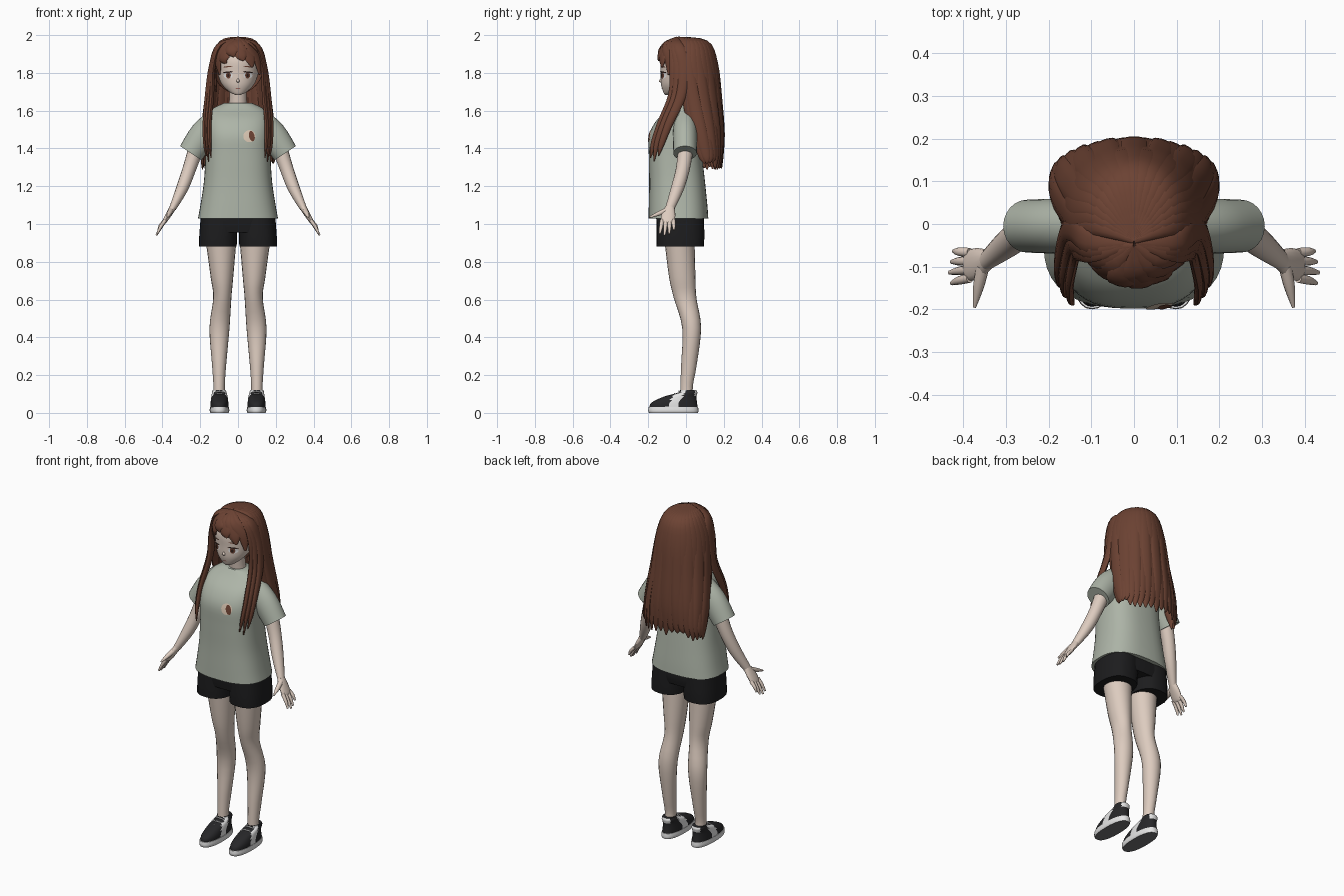
import bpy, bmesh, math, random
from mathutils import Vector
from mathutils.bvhtree import BVHTree

random.seed(4)
if "Cube" in bpy.data.objects:
    bpy.data.objects.remove(bpy.data.objects["Cube"])


def material(name, r, g, b):
    mat = bpy.data.materials.new(name)
    mat.use_nodes = True
    mat.diffuse_color = (r, g, b, 1)
    node = next(n for n in mat.node_tree.nodes if n.type == 'BSDF_PRINCIPLED')
    node.inputs["Base Color"].default_value = (r, g, b, 1)
    node.inputs["Roughness"].default_value = .8
    return mat


skin = material("skin", .72, .6, .52)
hair = material("brown hair", .15, .055, .033)
cloth = material("sage shirt", .42, .46, .39)
black = material("black shorts", .012, .012, .013)
leather = material("dark shoe", .02, .02, .022)
white = material("white trim", .78, .78, .78)
grey = material("grey tread", .16, .16, .17)
cream = material("cream patch", .7, .57, .45)
dark = material("dark line", .03, .015, .012)
lips = material("mouth pink", .4, .17, .14)

built = []


def make(name, verts, faces, mats, pair=False):
    """Mesh object, or a mirrored left and right pair."""
    made = []
    for label, sign in (("left_", 1), ("right_", -1)) if pair else (("", 1),):
        mesh = bpy.data.meshes.new(label + name)
        mesh.from_pydata([(v[0] * sign, v[1], v[2]) for v in verts], [], faces)
        bm = bmesh.new()
        bm.from_mesh(mesh)
        bmesh.ops.recalc_face_normals(bm, faces=bm.faces)
        bm.to_mesh(mesh)
        bm.free()
        for mat in mats:
            mesh.materials.append(mat)
        ob = bpy.data.objects.new(label + name, mesh)
        bpy.context.collection.objects.link(ob)
        made.append(ob)
    built.extend(made)
    return made


def spline(rows, steps):
    """Smooth curve through every row of numbers."""
    out = []
    for i in range(len(rows) - 1):
        a, b, c, d = (rows[min(max(j, 0), len(rows) - 1)] for j in range(i - 1, i + 3))
        for k in range(steps):
            t = k / steps
            out.append([q + t / 2 * (r - p + t * (2*p - 5*q + 4*r - s + t * (3*q - p - 3*r + s)))
                        for p, q, r, s in zip(a, b, c, d)])
    return out + [list(rows[-1])]


def loft(name, rows, mat, side=None, n=16, power=2, steps=4, pair=False):
    """Skin over rings (x, y, z, half width, half depth); side turns rings to the path."""
    fine = spline(rows, steps)
    verts, faces = [], []
    for i, row in enumerate(fine):
        u, v = Vector((1, 0, 0)), Vector((0, 1, 0))
        if side is not None:
            ahead, behind = fine[min(i + 1, len(fine) - 1)], fine[max(i - 1, 0)]
            t = (Vector(ahead[:3]) - Vector(behind[:3])).normalized()
            u = Vector(side)
            u = (u - t * u.dot(t)).normalized()
            v = t.cross(u)
        for k in range(n):
            c, s = math.cos(math.tau * k / n), math.sin(math.tau * k / n)
            c, s = (math.copysign(abs(w) ** (2 / power), w) for w in (c, s))
            verts.append(Vector(row[:3]) + u * c * max(row[3], .001) + v * s * max(row[4], .001))
    for i in range(len(fine) - 1):
        for k in range(n):
            m = (k + 1) % n
            faces.append((i*n + k, i*n + m, i*n + n + m, i*n + n + k))
    last = len(verts) - n
    faces += [tuple(range(n)), tuple(range(last, last + n))]
    return make(name, verts, faces, [mat], pair)


def decal(name, target, x, z, w, h, mat, lift, tilt=0, pair=False):
    """Thin oval plate that follows the front of the target."""
    tree = BVHTree.FromPolygons([v.co for v in target.data.vertices],
                                [p.vertices for p in target.data.polygons])
    n, verts = 20, []
    for k in range(n + 1):
        r = 0 if k == n else 1
        a, b = r * w * math.cos(math.tau * k / n), r * h * math.sin(math.tau * k / n)
        px, pz = x + a, z + b + tilt * a
        hit = tree.ray_cast(Vector((px, -1, pz)), Vector((0, 1, 0)))[0]
        verts.append((px, (hit.y if hit else -.1) - lift, pz))
    make(name, verts, [(k, (k + 1) % n, n) for k in range(n)], [mat], pair)


# Legs
loft("leg", [(.1, .005, .08, .032, .036), (.1, .003, .14, .03, .033), (.1, .015, .25, .037, .041),
             (.098, .03, .45, .053, .05), (.083, -.005, .61, .048, .06),
             (.085, -.02, .72, .06, .07), (.09, -.035, .92, .082, .08)], skin, n=20, pair=True)

# Shoes: tread, white sole, dark upper with slanted side stripe, laces
for sole in loft("shoe_sole", [(.098, -.066, 0, .048, .13), (.098, -.067, .012, .052, .133),
                               (.098, -.067, .032, .05, .131)], white, n=28, power=2.4, pair=True):
    sole.data.materials.append(grey)
    for p in sole.data.polygons:
        p.material_index = int(p.normal.z < -.9)
for upper in loft("shoe_upper", [(.098, -.066, .03, .048, .128), (.098, -.062, .055, .047, .12),
                                 (.098, -.032, .085, .043, .088), (.099, .01, .108, .039, .05),
                                 (.1, .012, .12, .035, .043)], leather, n=40, power=2.3, steps=5, pair=True):
    upper.data.materials.append(white)
    for p in upper.data.polygons:
        y = p.center.y - .6 * (p.center.z - .06)
        stripe = -.085 < y < -.035 and abs(p.normal.x) > .45
        tab = p.center.y > .045 and p.center.z > .09
        p.material_index = int(stripe or tab)
for i in range(3):
    y, z = -.085 + i * .024, .092 + i * .011
    loft("shoe_lace_%d" % (i + 1), [(.07, y + .006, z - .006, .003, .003), (.098, y, z, .004, .004),
                                    (.126, y + .006, z - .006, .003, .003)],
         white, side=(0, 1, 0), n=6, pair=True)

# Shorts
loft("shorts_leg", [(.107, -.03, .88, .1, .125), (.105, -.03, .94, .1, .127),
                    (.1, -.03, 1.04, .097, .125)], black, n=24, power=2.5, pair=True)
loft("shorts_seat", [(0, -.03, .955, .19, .118), (0, -.03, 1, .2, .125),
                     (0, -.035, 1.06, .195, .125)], black, n=32, power=2.8)

# Shirt
torso = loft("shirt_body", [(0, -.04, 1.03, .212, .158), (0, -.042, 1.1, .199, .155),
                            (0, -.047, 1.22, .181, .148), (0, -.055, 1.36, .172, .142),
                            (0, -.053, 1.47, .17, .142), (0, -.035, 1.55, .165, .12),
                            (0, -.01, 1.605, .142, .083), (0, -.005, 1.64, .075, .056)],
             cloth, n=40, power=2.6)[0]
loft("shirt_sleeve", [(.1, -.005, 1.55, .07, .06), (.18, -.005, 1.475, .075, .064),
                      (.25, -.005, 1.375, .068, .062)], cloth, side=(1, 0, 1), n=24, pair=True)
decal("chest_patch", torso, .06, 1.465, .032, .032, cream, .004)
decal("chest_patch_mark", torso, .073, 1.465, .016, .026, hair, .007, -.5)

# Arms and hands
loft("arm", [(.215, 0, 1.42, .042, .042), (.255, -.015, 1.3, .036, .037),
             (.295, -.045, 1.19, .032, .034), (.345, -.085, 1.085, .019, .024)],
     skin, side=(1, 0, 0), pair=True)
loft("palm", [(.34, -.082, 1.095, .022, .018), (.364, -.092, 1.055, .036, .016),
              (.388, -.097, 1.015, .036, .012), (.394, -.098, 1.005, .03, .008)],
     skin, side=(0, 1, 0), pair=True)
for i, finger in enumerate(("index", "middle", "ring", "little")):
    y, drop = -.127 + i * .02, (.072, .08, .073, .052)[i]
    loft(finger + "_finger", [(.385, y, 1.02, .011, .01), (.41, y * 1.12 + .01, 1.02 - drop / 2, .01, .009),
                              (.432 - abs(i - 1) * .005, y * 1.25 + .02, 1.02 - drop, .005, .005)],
         skin, side=(0, 1, 0), n=10, pair=True)
loft("thumb", [(.354, -.1, 1.075, .015, .014), (.364, -.145, 1.055, .013, .012),
               (.374, -.195, 1.035, .004, .004)], skin, side=(1, 0, 0), n=10, pair=True)

# Neck, head and nose
loft("neck", [(0, .005, 1.58, .06, .05), (0, -.005, 1.64, .047, .045),
              (0, -.015, 1.74, .046, .046)], skin)
head = loft("head", [(0, -.1, 1.684, .014, .012), (0, -.084, 1.698, .044, .036),
                     (0, -.05, 1.74, .086, .082), (0, -.022, 1.8, .108, .112),
                     (0, -.01, 1.87, .115, .124), (0, 0, 1.93, .095, .105),
                     (0, 0, 1.972, .04, .05)], skin, n=40, steps=6)[0]
loft("nose", [(0, -.125, 1.775, .003, .003), (0, -.135, 1.757, .008, .01),
              (0, -.128, 1.748, .004, .004)], skin, n=10)

# Face details
decal("eye_white", head, .052, 1.787, .024, .017, white, .003, pair=True)
decal("iris", head, .051, 1.787, .013, .017, hair, .005, pair=True)
decal("pupil", head, .051, 1.787, .006, .009, dark, .007, pair=True)
decal("upper_lash", head, .053, 1.804, .027, .004, dark, .006, -.1, pair=True)
decal("eyebrow", head, .053, 1.833, .024, .003, hair, .004, -.1, pair=True)
decal("mouth", head, 0, 1.717, .014, .003, lips, .004)

# Hair cap, open over the face
bm = bmesh.new()
bmesh.ops.create_uvsphere(bm, u_segments=40, v_segments=24, radius=1)
for v in bm.verts:
    v.co = Vector((v.co.x * .136, v.co.y * .148 + .006, v.co.z * .15 + 1.84))
bmesh.ops.delete(bm, geom=[v for v in bm.verts
                           if v.co.z < 1.7 or (v.co.z < 1.89 and v.co.y < -.03)], context='VERTS')
bm.verts.index_update()
make("hair_cap", [v.co.copy() for v in bm.verts], [[v.index for v in f.verts] for f in bm.faces], [hair])
bm.free()

# Long back hair: locks fanned around the crown
count = 19
for i in range(count):
    a = math.radians(-100 + 200 * i / (count - 1))
    s, c = math.sin(a), math.cos(a)
    out = 1 + .025 * (i % 2)
    tip = 1.3 + random.uniform(-.015, .03)
    loft("back_lock_%d" % (i + 1), [
        (0, -.04, 1.985, .008, .007), (.09 * s, .01 + .1 * c, 1.963, .022, .009),
        (.14 * s, .01 + .148 * c, 1.85, .034, .012), (.163 * s * out, .04 + .138 * c * out, 1.65, .036, .012),
        (.183 * s * out, .077 + .115 * c * out, 1.48, .033, .011),
        (.19 * s, .105 + .085 * c, 1.36, .025, .009), (.188 * s, .11 + .078 * c, tip, .004, .003)],
         hair, side=(c, -s, 0), n=10)

# Long strands falling in front of the shoulders
for i, (dx, dy, lift) in enumerate(((0, 0, 0), (-.014, -.018, .02), (.012, .024, .03))):
    loft("front_strand_%d" % (i + 1), [
        (0, -.045, 1.983, .01, .007), (.1 + dx / 2, -.05 + dy / 2, 1.945, .03, .01),
        (.138 + dx / 2, -.035 + dy, 1.83, .034, .012), (.152 + dx, -.05 + dy, 1.68, .027, .012),
        (.165 + dx, -.115 + dy, 1.53, .021, .011), (.163 + dx, -.155 + dy, 1.42, .015, .009),
        (.156 + dx, -.17 + dy, 1.33 + lift, .003, .003)], hair, side=(0, -1, 0), n=10, pair=True)

# Fringe swept away from an off-centre parting
fringe = ((-80, 1.7), (-57, 1.79), (-36, 1.85), (-14, 1.885), (8, 1.865), (30, 1.83), (52, 1.79), (78, 1.7))
for i, (turn, tip) in enumerate(fringe):
    a, b = math.radians(turn), math.radians(turn * .8 - 8)
    s, c = math.sin(a), math.cos(a)
    loft("fringe_lock_%d" % (i + 1), [
        (0, -.05, 1.985, .01, .007), (.085 * math.sin(b), -.025 - .09 * math.cos(b), 1.95, .028, .01),
        (.126 * s, -.005 - .135 * c, max(1.88, tip + .03), .034, .01),
        (.129 * s + .012, -.004 - .142 * c, tip, .006, .004)], hair, side=(c, s, 0), n=10)

# Smooth shading with sharp edges kept
bpy.ops.object.select_all(action='DESELECT')
for ob in built:
    ob.select_set(True)
bpy.context.view_layer.objects.active = built[0]
bpy.ops.object.shade_smooth_by_angle(angle=math.radians(45))
